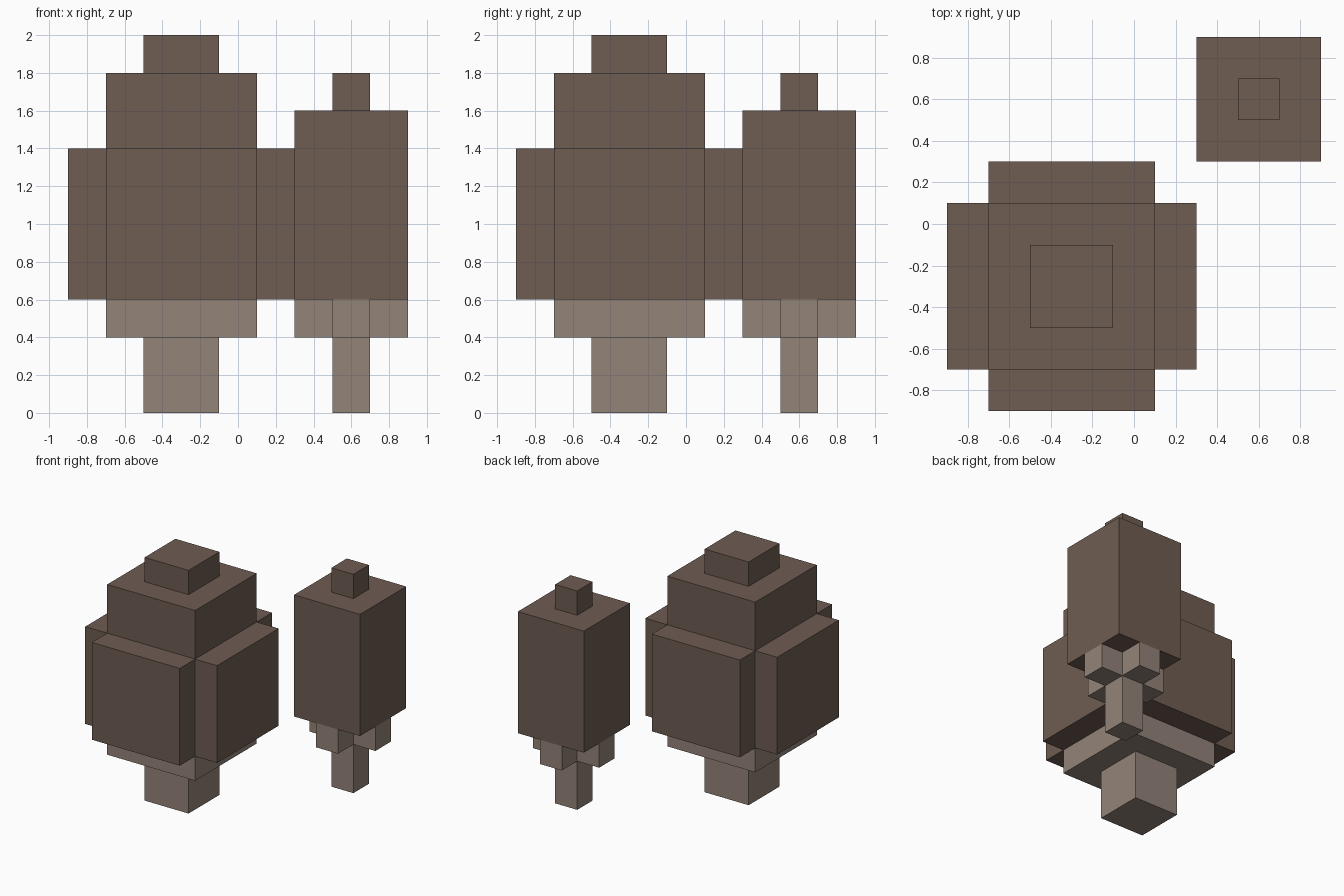
import bpy
import bmesh
from mathutils import Matrix, Vector

cube = bpy.data.objects.get("Cube")
if cube:
    bpy.data.objects.remove(cube, do_unlink=True)


def material(name, rgb):
    mat = bpy.data.materials.new(name)
    mat.use_nodes = True
    color = (*rgb, 1.0)
    mat.diffuse_color = color
    mat.node_tree.nodes["Principled BSDF"].inputs["Base Color"].default_value = color
    return mat


DARK = material("dark brown", (0.156, 0.107, 0.084))
LIGHT = material("light brown", (0.292, 0.227, 0.188))


def block(name, center, size, z0, z1, mat):
    """Box with its middle at center (x, y), spanning z0 to z1."""
    bm = bmesh.new()
    mid = Vector((*center, (z0 + z1) / 2))
    scale = Matrix.Diagonal((*size, z1 - z0, 1))
    bmesh.ops.create_cube(bm, size=1, matrix=Matrix.Translation(mid) @ scale)
    mesh = bpy.data.meshes.new(name)
    bm.to_mesh(mesh)
    bm.free()
    mesh.materials.append(mat)
    bpy.context.collection.objects.link(bpy.data.objects.new(name, mesh))


SIDES = {"left": (1, 0), "right": (-1, 0), "back": (0, 1), "front": (0, -1)}


def around(name, center, width, depth, offset, z0, z1, mat):
    """Four matching blocks, one on each side of center."""
    for side, (dx, dy) in SIDES.items():
        pos = (center[0] + dx * offset, center[1] + dy * offset)
        size = (depth, width) if dx else (width, depth)
        block(f"{name}_{side}", pos, size, z0, z1, mat)


# Large tree: trunk, collar, crown with four slabs, and top
big = (-0.3, -0.3)
block("large_trunk", big, (0.4, 0.4), 0, 0.4, LIGHT)
block("large_collar", big, (0.8, 0.8), 0.4, 0.6, LIGHT)
block("large_crown", big, (0.8, 0.8), 0.6, 1.8, DARK)
around("large_crown_slab", big, 0.8, 0.2, 0.5, 0.6, 1.4, DARK)
block("large_top", big, (0.4, 0.4), 1.8, 2, DARK)

# Small tree: trunk with four branches, crown and top
small = (0.6, 0.6)
block("small_trunk", small, (0.2, 0.2), 0, 0.6, LIGHT)
around("small_branch", small, 0.2, 0.2, 0.2, 0.4, 0.6, LIGHT)
block("small_crown", small, (0.6, 0.6), 0.6, 1.6, DARK)
block("small_top", small, (0.2, 0.2), 1.6, 1.8, DARK)
